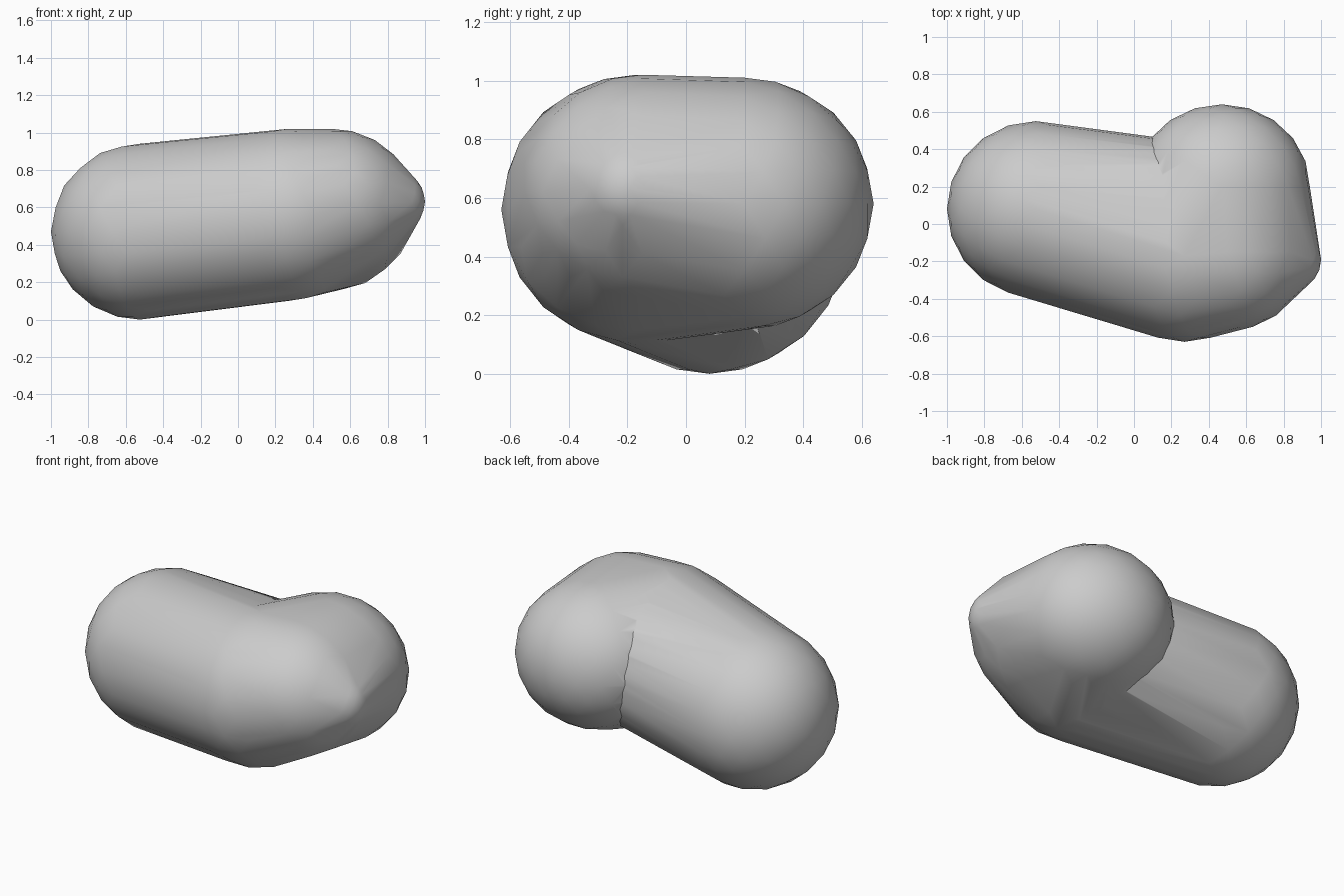
import bpy, bmesh, math
from mathutils import Matrix, Vector

cube = bpy.data.objects.get("Cube")
if cube:
    bpy.data.objects.remove(cube, do_unlink=True)

grey = bpy.data.materials.new("plain grey")
grey.use_nodes = True
colour = (0.6, 0.6, 0.6, 1.0)
grey.diffuse_color = colour
grey.node_tree.nodes["Principled BSDF"].inputs["Base Color"].default_value = colour


def hull(name, blobs):
    """Stretch one skin around several ellipsoids (centre, radii)."""
    bm = bmesh.new()
    for centre, radii in blobs:
        place = Matrix.Translation(centre) @ Matrix.Diagonal(Vector(radii)).to_4x4()
        bmesh.ops.create_icosphere(bm, subdivisions=3, radius=1, matrix=place)
    bmesh.ops.delete(bm, geom=bm.faces[:] + bm.edges[:], context='EDGES_FACES')
    result = bmesh.ops.convex_hull(bm, input=bm.verts[:])
    spare = {v for key in ("geom_interior", "geom_unused")
             for v in result[key] if isinstance(v, bmesh.types.BMVert)}
    bmesh.ops.delete(bm, geom=list(spare), context='VERTS')
    bmesh.ops.recalc_face_normals(bm, faces=bm.faces[:])
    mesh = bpy.data.meshes.new(name)
    bm.to_mesh(mesh)
    bm.free()
    mesh.materials.append(grey)
    obj = bpy.data.objects.new(name, mesh)
    bpy.context.collection.objects.link(obj)
    return obj


# Shared front bulge where both lobes meet
front_bulge = ((0.27, -0.17, 0.56), (0.46, 0.46, 0.46))

# Long lobe running to the right end
body = hull("bean_body", [
    ((-0.525, 0.08, 0.47), (0.475, 0.47, 0.47)),
    front_bulge,
    ((0.45, 0.02, 0.57), (0.40, 0.40, 0.40)),
])

# Cross lobe: rear swelling, crown and blunt side tip
lobe = hull("cross_lobe", [
    ((0.47, 0.20, 0.58), (0.47, 0.44, 0.43)),
    front_bulge,
    ((0.50, -0.15, 0.62), (0.44, 0.42, 0.40)),
    ((0.83, -0.19, 0.63), (0.17, 0.17, 0.17)),
])

# Fuse the lobes into one skin
union = body.modifiers.new("fuse", 'BOOLEAN')
union.operation = 'UNION'
union.solver = 'EXACT'
union.object = lobe
bpy.ops.object.select_all(action='DESELECT')
body.select_set(True)
bpy.context.view_layer.objects.active = body
bpy.ops.object.modifier_apply(modifier=union.name)
bpy.data.objects.remove(lobe, do_unlink=True)

bpy.ops.object.shade_smooth_by_angle(angle=math.radians(40))
